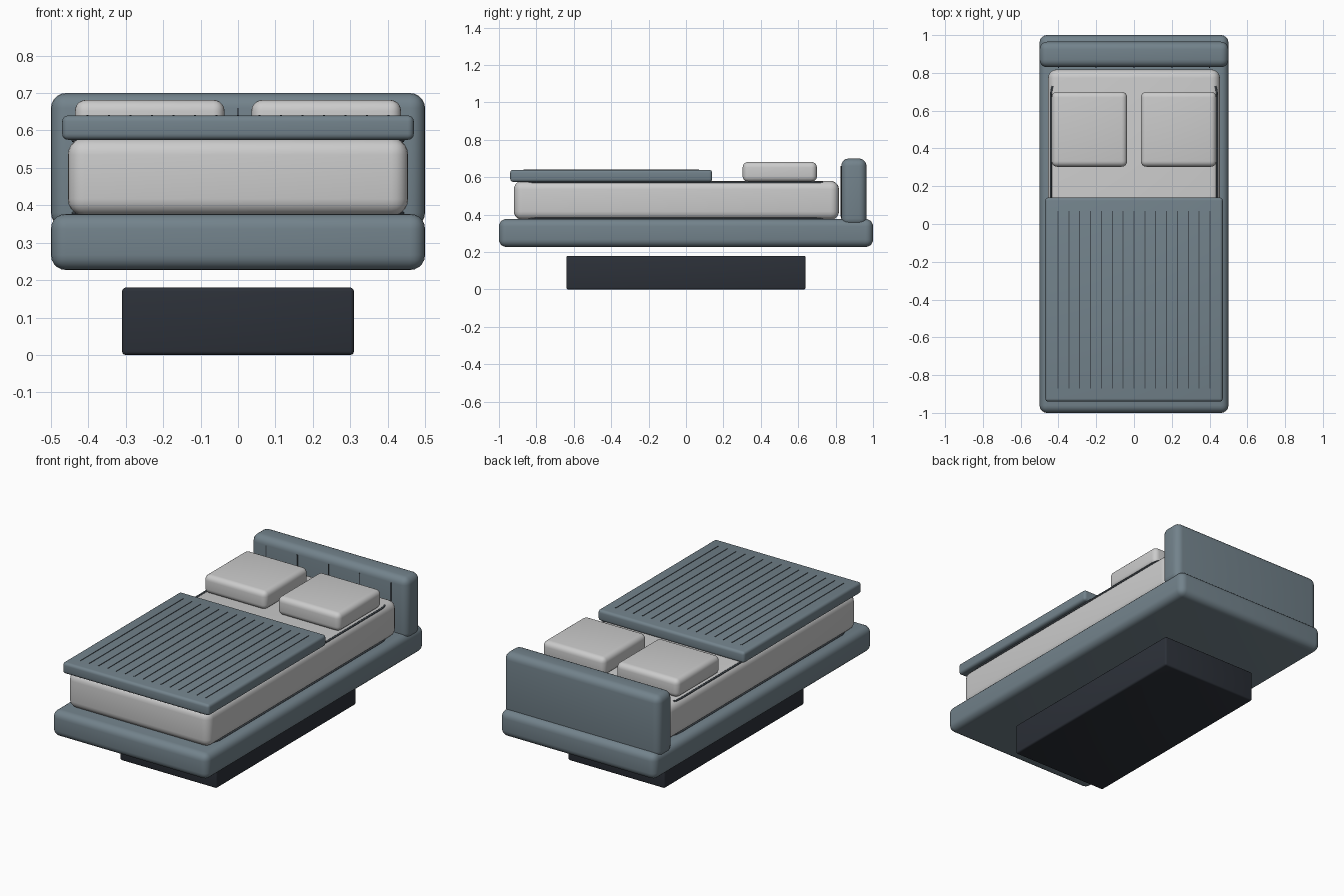
import bpy, bmesh, math

if "Cube" in bpy.data.objects:
    bpy.data.objects.remove(bpy.data.objects["Cube"])


def material(name, rgb):
    m = bpy.data.materials.new(name)
    m.diffuse_color = (*rgb, 1)
    m.use_nodes = True
    m.node_tree.nodes["Principled BSDF"].inputs["Base Color"].default_value = m.diffuse_color
    return m


BLUE = material("slate_fabric", (0.17, 0.225, 0.26))
LINEN = material("linen", (0.58, 0.57, 0.56))
DARK = material("dark_wood", (0.025, 0.03, 0.04))
SEAM = material("seam_thread", (0.06, 0.075, 0.09))


def block(name, lo, hi, bevel, mat, segments=5):
    """Rounded box spanning corner lo to corner hi."""
    bm = bmesh.new()
    bmesh.ops.create_cube(bm, size=1)
    for v in bm.verts:
        v.co = [(b - a) * c for a, b, c in zip(lo, hi, v.co)]
    if bevel:
        bmesh.ops.bevel(bm, geom=bm.edges[:], offset=bevel, segments=segments,
                        profile=0.5, affect='EDGES')
    mesh = bpy.data.meshes.new(name)
    bm.to_mesh(mesh)
    bm.free()
    obj = bpy.data.objects.new(name, mesh)
    obj.location = [(a + b) / 2 for a, b in zip(lo, hi)]
    bpy.context.collection.objects.link(obj)
    mesh.materials.append(mat)
    if bevel:
        bpy.ops.object.select_all(action='DESELECT')
        obj.select_set(True)
        bpy.context.view_layer.objects.active = obj
        bpy.ops.object.shade_smooth_by_angle(angle=math.radians(35))
    return obj


def tube(name, points, radius, mat):
    """Thin round cord through the given points."""
    curve = bpy.data.curves.new(name, 'CURVE')
    curve.dimensions = '3D'
    curve.bevel_depth = radius
    curve.bevel_resolution = 2
    curve.use_fill_caps = True
    spline = curve.splines.new('POLY')
    spline.points.add(len(points) - 1)
    for p, co in zip(spline.points, points):
        p.co = (*co, 1)
    curve.materials.append(mat)
    obj = bpy.data.objects.new(name, curve)
    bpy.context.collection.objects.link(obj)


# Recessed plinth, bed frame, mattress, headboard
block("plinth", (-0.31, -0.64, 0), (0.31, 0.64, 0.18), 0.01, DARK, 3)
block("bed_frame", (-0.5, -1, 0.227), (0.5, 1, 0.377), 0.04, BLUE)
block("mattress", (-0.455, -0.92, 0.372), (0.455, 0.818, 0.58), 0.045, LINEN)
block("headboard", (-0.5, 0.83, 0.34), (0.5, 0.965, 0.70), 0.04, BLUE)

# Headboard channel seams
for i in range(-2, 3):
    x = i * 0.2
    block(f"headboard_seam_{i + 3}", (x - 0.0025, 0.827, 0.39),
          (x + 0.0025, 0.835, 0.66), 0, SEAM)

# Pillows and mattress piping, mirrored left and right
for side, s in (("left", -1), ("right", 1)):
    xs = sorted((s * 0.036, s * 0.436))
    block(f"{side}_pillow", (xs[0], 0.303, 0.575), (xs[1], 0.70, 0.682), 0.03, LINEN)
    for level, z in (("upper", 0.573), ("lower", 0.379)):
        tube(f"{side}_{level}_piping",
             [(s * 0.43, -0.84, z), (s * 0.44, -0.80, z),
              (s * 0.44, 0.68, z), (s * 0.437, 0.71, z), (s * 0.43, 0.73, z)],
             0.005, SEAM)

# Blanket with quilted stitch lines
block("blanket", (-0.47, -0.94, 0.575), (0.47, 0.14, 0.64), 0.016, BLUE, 4)
for i in range(-7, 8):
    x = i * 0.0575
    block(f"blanket_stitch_{i + 8}", (x - 0.0025, -0.87, 0.635),
          (x + 0.0025, 0.07, 0.642), 0, SEAM)
